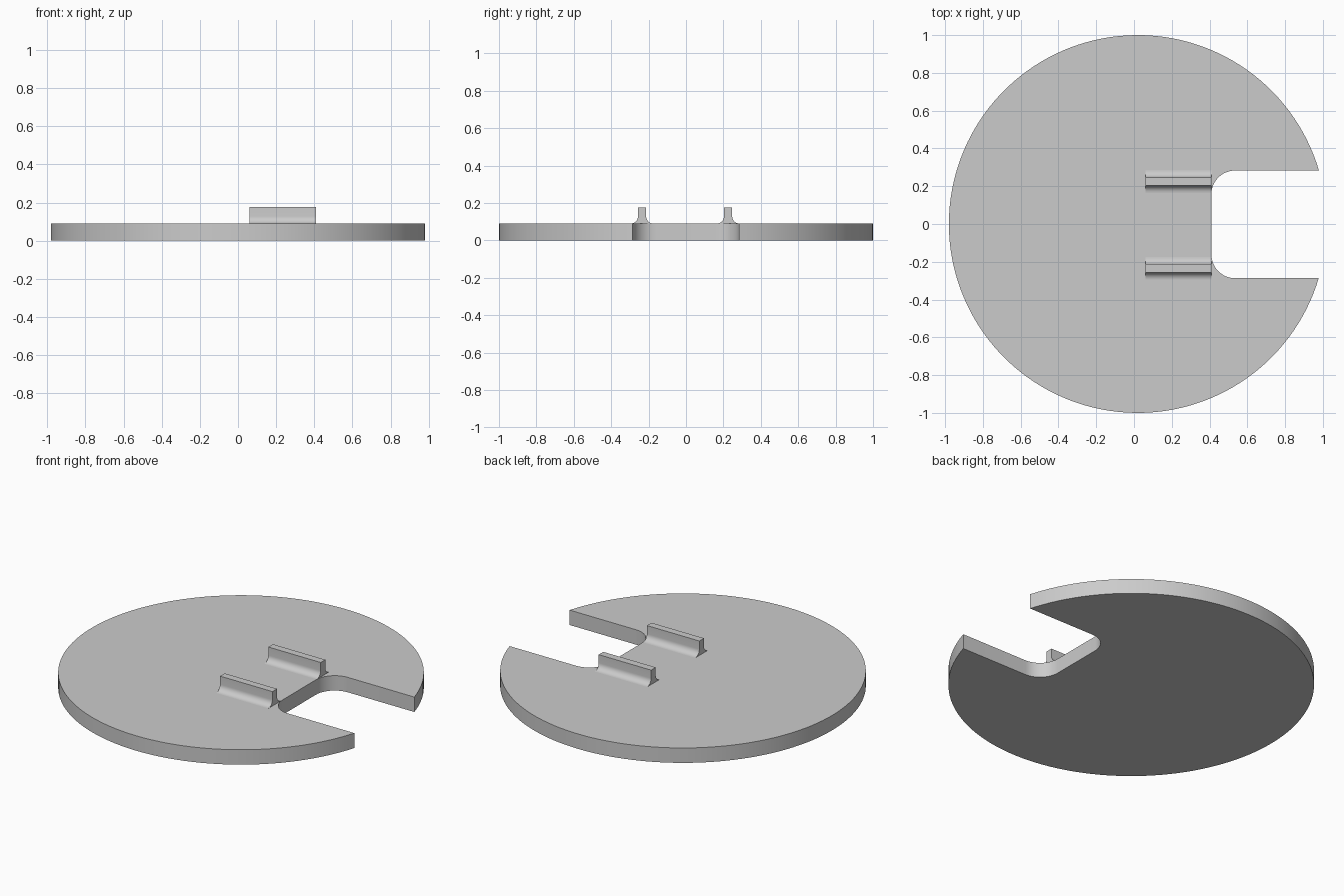
import bpy, bmesh
from math import sin, cos, pi, asin, radians
from mathutils import Vector

cube = bpy.data.objects.get("Cube")
if cube:
    bpy.data.objects.remove(cube, do_unlink=True)

grey = bpy.data.materials.new("light grey")
grey.use_nodes = True
colour = (0.6, 0.6, 0.6, 1)
grey.diffuse_color = colour
grey.node_tree.nodes["Principled BSDF"].inputs["Base Color"].default_value = colour

THICK = 0.09


def arc(cx, cy, r, start, end, steps):
    """Points along a circular arc, both ends included."""
    angles = [start + (end - start) * i / steps for i in range(steps + 1)]
    return [(cx + r * cos(a), cy + r * sin(a)) for a in angles]


def extrude(name, points, offset):
    """Solid made by sweeping a closed 3D outline along an offset."""
    bm = bmesh.new()
    face = bm.faces.new([bm.verts.new(p) for p in points])
    swept = bmesh.ops.extrude_face_region(bm, geom=[face])
    verts = [v for v in swept["geom"] if isinstance(v, bmesh.types.BMVert)]
    bmesh.ops.translate(bm, verts=verts, vec=Vector(offset))
    bmesh.ops.recalc_face_normals(bm, faces=bm.faces)
    mesh = bpy.data.meshes.new(name)
    bm.to_mesh(mesh)
    bm.free()
    mesh.materials.append(grey)
    obj = bpy.data.objects.new(name, mesh)
    bpy.context.collection.objects.link(obj)
    bpy.ops.object.select_all(action="DESELECT")
    obj.select_set(True)
    bpy.context.view_layer.objects.active = obj
    bpy.ops.object.shade_smooth_by_angle(angle=radians(30))
    return obj


# Round base plate with a round-cornered notch open towards +x
centre_x, notch_x, low, high, corner = 0.02, 0.41, -0.287, 0.283, 0.125
outline = arc(centre_x, 0, 1, asin(high), 2 * pi + asin(low), 128)
outline += arc(notch_x + corner, low + corner, corner, 1.5 * pi, pi, 12)
outline += arc(notch_x + corner, high - corner, corner, pi, pi / 2, 12)
extrude("base_plate", [(x, y, 0) for x, y in outline], (0, 0, THICK))

# Two upright rails with concave fillets at the foot
half, fillet, top = 0.022, 0.038, 0.177
side = arc(half + fillet, THICK + fillet, fillet, 1.5 * pi, pi, 8)
profile = side + [(half, top), (-half, top)] + [(-y, z) for y, z in reversed(side)]
for name, y0 in (("left_rail", 0.225), ("right_rail", -0.235)):
    extrude(name, [(0.06, y0 + y, z) for y, z in profile], (0.35, 0, 0))
